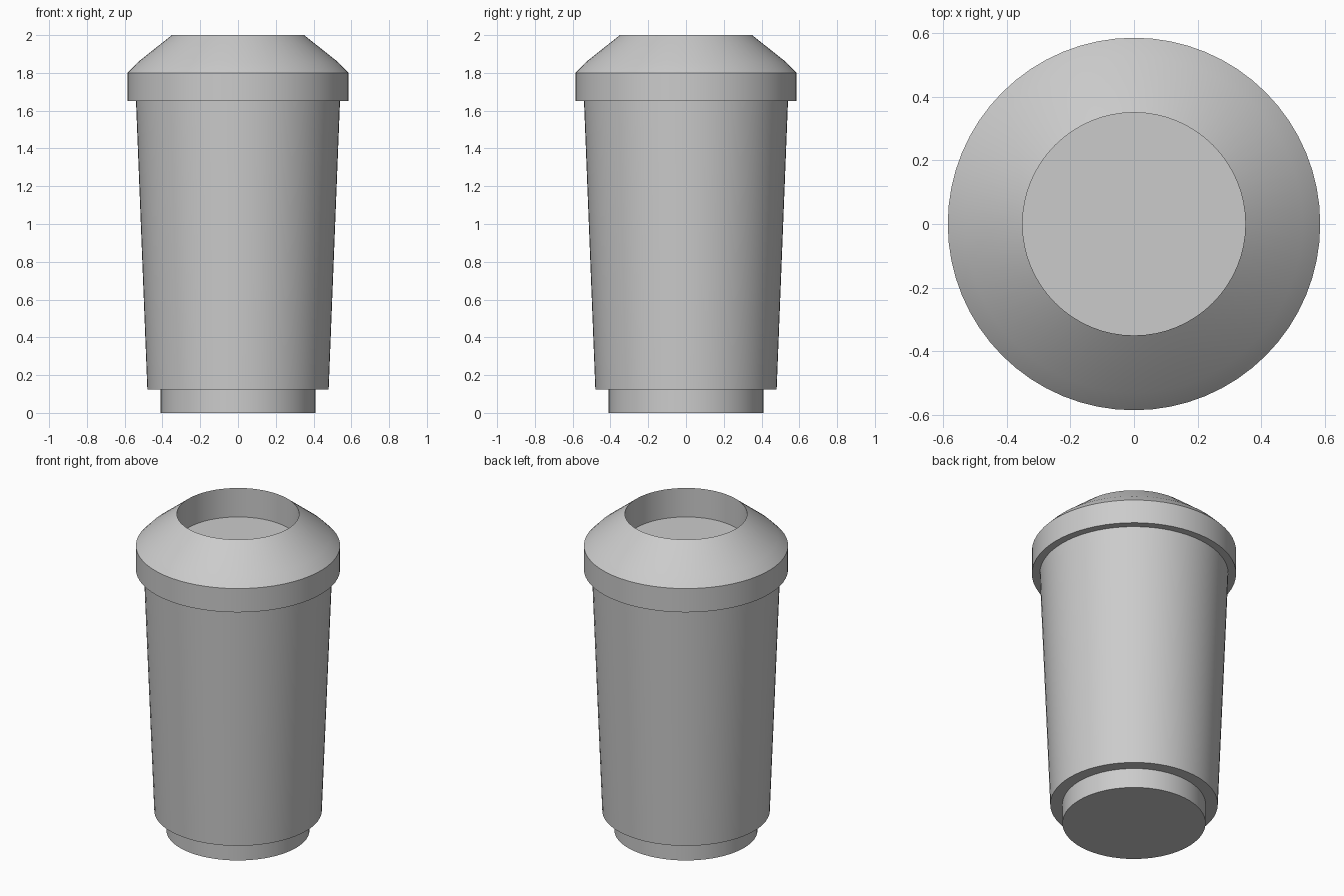
import bpy
import bmesh
import math
from mathutils import Vector

SIDES = 64

cube = bpy.data.objects.get("Cube")
if cube:
    bpy.data.objects.remove(cube, do_unlink=True)

grey = bpy.data.materials.new("plain grey")
grey.use_nodes = True
colour = (0.6, 0.6, 0.6, 1)
grey.diffuse_color = colour
grey.node_tree.nodes["Principled BSDF"].inputs["Base Color"].default_value = colour


def lathe(name, profile):
    """Spin a (radius, height) profile around the z axis."""
    bm = bmesh.new()
    verts = [bm.verts.new((r, 0, z)) for r, z in profile]
    edges = [bm.edges.new(pair) for pair in zip(verts, verts[1:])]
    bmesh.ops.spin(bm, geom=verts + edges, cent=Vector(), axis=Vector((0, 0, 1)),
                   angle=math.tau, steps=SIDES, use_merge=False)
    bmesh.ops.remove_doubles(bm, verts=bm.verts, dist=0.0001)
    # Profiles run up the outside, so aim the normals by the profile direction
    bmesh.ops.recalc_face_normals(bm, faces=bm.faces)
    first = max(bm.faces, key=lambda f: f.calc_center_median().xy.length)
    if first.normal.xy.dot(first.calc_center_median().xy) < -0.001 or first.normal.z > 0.5:
        bmesh.ops.reverse_faces(bm, faces=bm.faces)
    mesh = bpy.data.meshes.new(name)
    bm.to_mesh(mesh)
    bm.free()
    mesh.materials.append(grey)
    obj = bpy.data.objects.new(name, mesh)
    bpy.context.collection.objects.link(obj)
    bpy.ops.object.select_all(action="DESELECT")
    obj.select_set(True)
    bpy.context.view_layer.objects.active = obj
    bpy.ops.object.shade_smooth_by_angle(angle=math.radians(30))
    return obj


# Narrow foot with a closed underside
lathe("cup_foot", [(0, 0), (0.41, 0), (0.41, 0.125)])

# Tapered body with a small step under it
lathe("cup_body", [(0.41, 0.125), (0.48, 0.125), (0.54, 1.65)])

# Lid: band, sloped shoulder, and a straight recess with a flat floor
lathe("cup_lid", [(0.54, 1.65), (0.585, 1.65), (0.585, 1.8), (0.53, 1.857),
                  (0.35, 2), (0.35, 1.817), (0, 1.817)])
